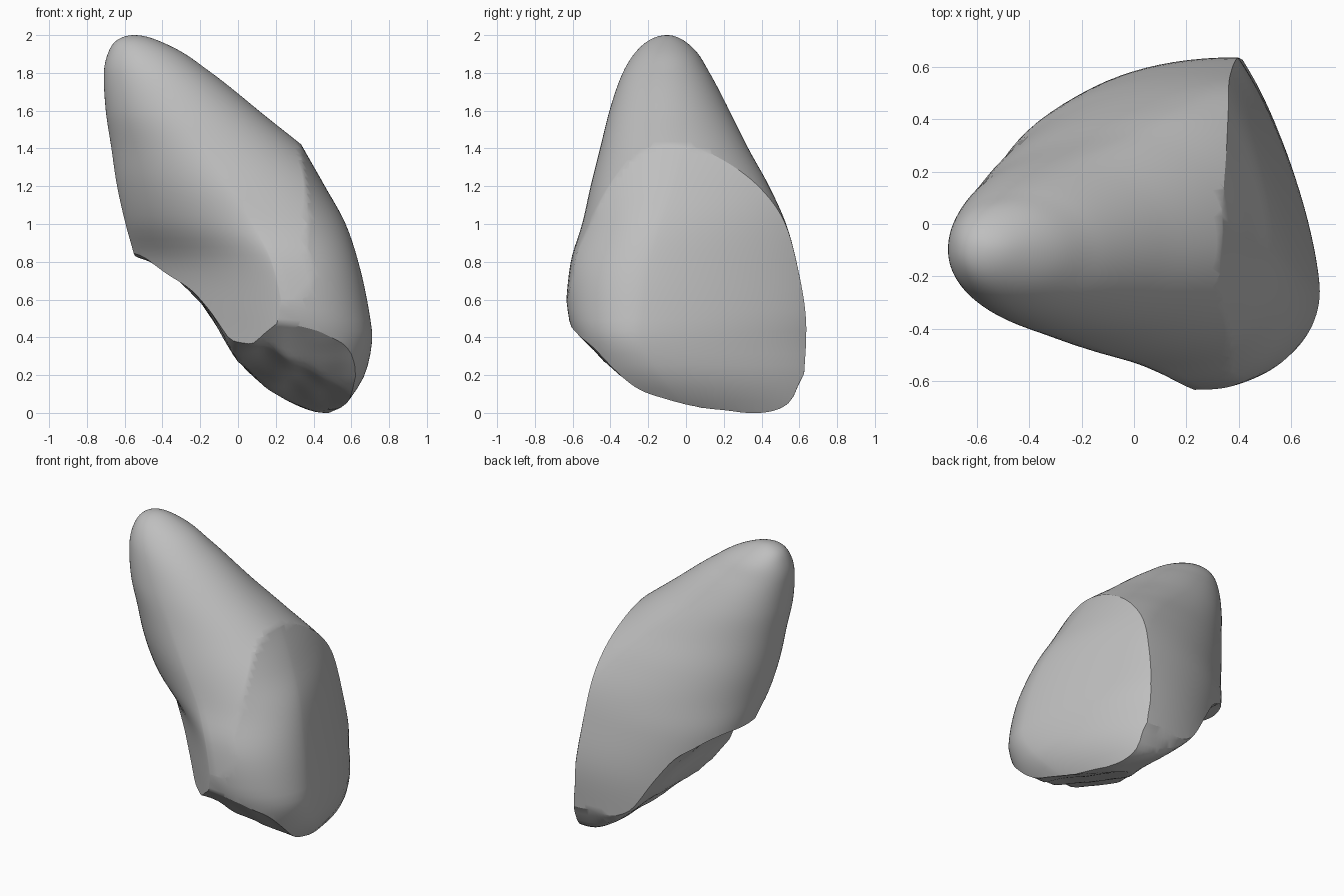
import bpy, bmesh, math
from mathutils import Vector, noise

cube = bpy.data.objects.get("Cube")
if cube:
    bpy.data.objects.remove(cube)

# One stone-grey material
stone = bpy.data.materials.new("stone grey")
stone.use_nodes = True
grey = (0.52, 0.52, 0.52, 1)
stone.diffuse_color = grey
bsdf = stone.node_tree.nodes["Principled BSDF"]
bsdf.inputs["Base Color"].default_value = grey
bsdf.inputs["Roughness"].default_value = 0.7

# Sections: z, right x, back x, back y, left x, front x, front y, middle y, front flatness
BODY = [
    (2.00, -.55, -.55, -.10, -.55, -.55, -.10, -.10, 1),
    (1.97, -.645, -.54, -.01, -.42, -.54, -.20, -.10, 1),
    (1.90, -.69, -.50, .065, -.28, -.50, -.275, -.10, 1),
    (1.80, -.71, -.43, .125, -.14, -.43, -.335, -.10, 1),
    (1.60, -.70, -.27, .23, .11, -.30, -.405, -.09, 1.03),
    (1.40, -.67, -.05, .33, .36, -.18, -.455, -.07, 1.15),
    (1.20, -.64, .15, .44, .60, -.05, -.505, -.06, 1.28),
    (1.00, -.595, .30, .53, .82, .08, -.55, -.03, 1.45),
    (0.80, -.54, .35, .585, 1.0, .18, -.61, .05, 1.75),
    (0.50, -.47, .40, .635, 1.1, .25, -.64, .06, 1.75),
    (0.20, -.45, .40, .625, 1.15, .30, -.65, .06, 1.7),
    (-.10, -.44, .40, .60, 1.15, .30, -.65, .06, 1.7),
]
# The broken facet on the left side, as the edge of a wide solid
FACET = [
    (2.20, -1.5, -.45, .75, -.10, -.40, -.70, .00, 1),
    (1.80, -1.5, -.15, .75, .11, -.25, -.66, .00, 1),
    (1.43, -1.5, .09, .75, .33, -.10, -.62, -.03, 1),
    (1.20, -1.5, .15, .75, .46, .00, -.60, -.08, 1),
    (1.00, -1.5, .18, .75, .57, .06, -.60, -.15, 1),
    (0.75, -1.5, .23, .75, .65, .20, -.64, -.22, 1),
    (0.50, -1.5, .28, .75, .70, .30, -.62, -.25, 1),
    (0.38, -1.5, .28, .75, .71, .34, -.58, -.25, 1),
    (0.20, -1.5, .30, .75, .67, .36, -.52, -.15, 1),
    (0.07, -1.5, .30, .75, .59, .38, -.45, -.05, 1),
    (0.00, -1.5, .30, .75, .53, .38, -.42, .00, 1),
    (-.20, -1.5, .25, .75, .40, .30, -.40, .00, 1),
]
# Height of the broken underside, along x and along y
BREAK_X = [(-1.2, 1.19), (-.55, .84), (-.4, .76), (-.27, .67), (-.15, .52), (0, .28),
           (.1, .18), (.2, .1), (.3, .045), (.45, 0), (1.2, 0)]
BREAK_Y = [(-1, .85), (-.6, .45), (-.5, .35), (-.4, .25), (-.25, .13), (-.1, .07), (0, .04),
           (.2, .015), (.4, 0), (.55, .06), (.62, .2), (1, .7)]
QUARTER = 24


def smooth_curve(keys, t):
    """Cubic through rows whose first number is the parameter."""
    i = max(k for k in range(len(keys) - 1) if k == 0 or keys[k][0] <= t)
    a, b = keys[i], keys[i + 1]
    p, q = keys[max(i - 1, 0)], keys[min(i + 2, len(keys) - 1)]
    w = b[0] - a[0]
    u = (t - a[0]) / w
    out = []
    for c in range(1, len(a)):
        ma = (b[c] - p[c]) / (b[0] - p[0]) * w
        mb = (q[c] - a[c]) / (q[0] - a[0]) * w
        out.append((2 * u**3 - 3 * u * u + 1) * a[c] + (u**3 - 2 * u * u + u) * ma
                   + (3 * u * u - 2 * u**3) * b[c] + (u**3 - u * u) * mb)
    return out


def ring(z, row, back_power):
    """Closed section made of four superellipse quarters."""
    right, back_x, back_y, left, front_x, front_y, mid, front_power = row
    corners = [(back_x, right, back_y, .92, 0), (back_x, left, back_y, back_power, 1),
               (front_x, left, front_y, 1, 0), (front_x, right, front_y, front_power, 1)]
    pts = []
    for cx, side, cy, power, flip in corners:
        for i in range(QUARTER):
            a = math.pi / 2 * ((QUARTER - i) if flip else i) / QUARTER
            c, s = max(math.cos(a), 0) ** power, math.sin(a) ** power
            pts.append(Vector((cx + (side - cx) * c, mid + (cy - mid) * s, z)))
    return pts


def new_object(name, bm):
    bmesh.ops.recalc_face_normals(bm, faces=bm.faces)
    mesh = bpy.data.meshes.new(name)
    bm.to_mesh(mesh)
    bm.free()
    mesh.materials.append(stone)
    obj = bpy.data.objects.new(name, mesh)
    bpy.context.collection.objects.link(obj)
    return obj


def loft(name, sections, back_power, steps=70):
    """Skin the sections; rings crowd towards the top so that a tip is round."""
    top = sections[0][0]
    keys = [(math.sqrt(top - r[0]),) + r[1:] for r in sections]
    bm = bmesh.new()
    loops = []
    for k in range(steps + 1):
        s = 0.012 + (keys[-1][0] - 0.012) * k / steps
        loops.append([bm.verts.new(p) for p in ring(top - s * s, smooth_curve(keys, s), back_power)])
    n = len(loops[0])
    for upper, lower in zip(loops, loops[1:]):
        for i in range(n):
            j = (i + 1) % n
            bm.faces.new((upper[i], upper[j], lower[j], lower[i]))
    bm.faces.new(loops[0])
    bm.faces.new(loops[-1])
    return new_object(name, bm)


def underside_solid():
    """Everything above the broken underside."""
    bm = bmesh.new()
    bmesh.ops.create_grid(bm, x_segments=70, y_segments=70, size=0.95)
    for v in bm.verts:
        x, y = v.co.x, v.co.y
        f = max(smooth_curve(BREAK_X, x)[0], 0)
        g = max(smooth_curve(BREAK_Y, y)[0], 0)
        chip = noise.noise(Vector((x * 7, y * 4, 0.3)))
        # Two curved breaks joined, with a tilted chip across the front corner
        h = max((f**3 + g**3) ** (1 / 3), 0.235 - 0.333 * (x + y))
        v.co.z = h + 0.025 * chip * min(h / 0.2, 1)
    result = bmesh.ops.extrude_face_region(bm, geom=bm.faces[:], use_keep_orig=True)
    for v in result["geom"]:
        if isinstance(v, bmesh.types.BMVert):
            v.co.z = 3
    return new_object("underside_cutter", bm)


# Smooth tapering body, trimmed by the side facet and the broken underside
flake = loft("stone_flake", BODY, 1)
bpy.ops.object.select_all(action='DESELECT')
flake.select_set(True)
bpy.context.view_layer.objects.active = flake
for cutter in (loft("facet_cutter", FACET, 1.4), underside_solid()):
    cutter.hide_render = True
    trim = flake.modifiers.new("trim", 'BOOLEAN')
    trim.operation = 'INTERSECT'
    trim.solver = 'EXACT'
    trim.object = cutter
    bpy.ops.object.modifier_apply(modifier=trim.name)
    bpy.data.objects.remove(cutter)

# Smooth shading that keeps the broken rims crisp
bpy.ops.object.shade_smooth_by_angle(angle=math.radians(28))
